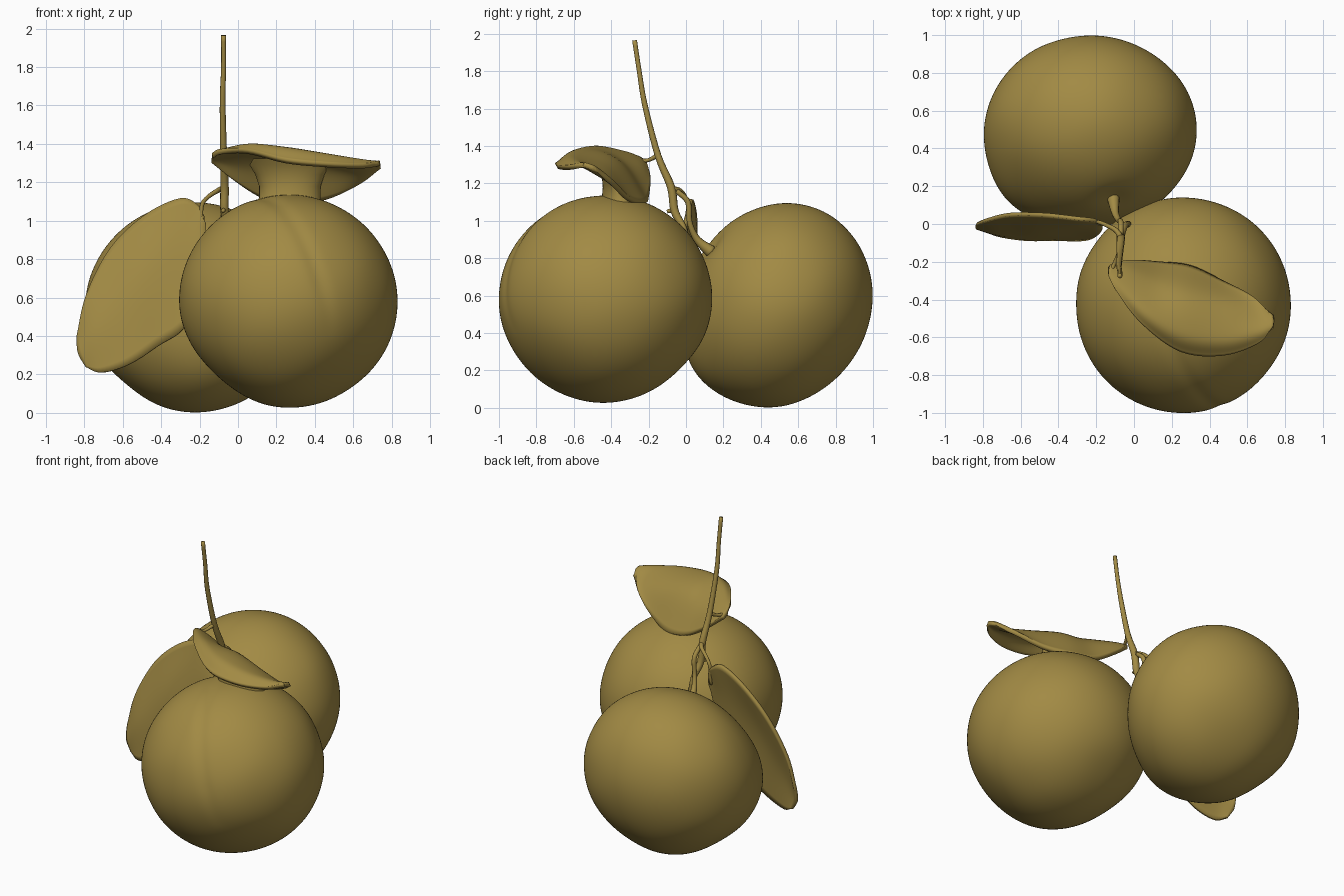
import bpy, bmesh, math
from mathutils import Vector, noise

mat = bpy.data.materials.new("olive_gold")
mat.diffuse_color = (0.36, 0.255, 0.058, 1)


def add_mesh(name, bm):
    mesh = bpy.data.meshes.new(name)
    bmesh.ops.recalc_face_normals(bm, faces=bm.faces)
    for f in bm.faces:
        f.smooth = True
    bm.to_mesh(mesh)
    bm.free()
    mesh.materials.append(mat)
    ob = bpy.data.objects.new(name, mesh)
    bpy.context.collection.objects.link(ob)
    return ob


def fruit(name, center, radii, lean, bumps, groove=None):
    """Uneven ellipsoid; bumps are (direction, height, width)."""
    bm = bmesh.new()
    bmesh.ops.create_icosphere(bm, subdivisions=6, radius=1)
    for v in bm.verts:
        d = v.co.normalized()
        r = 1 + 0.006 * noise.noise(d * 2.2 + Vector(center))
        if groove and d.y < 0.1:
            mask = min(1, max(0, (d.z + 0.35) / 0.5)) * min(1, (0.1 - d.y) / 0.3)
            r -= 0.015 * mask * math.exp(-(d.dot(groove) / 0.07) ** 2)
        for way, height, width in bumps:
            r += height * math.exp(-((d - Vector(way).normalized()).length / width) ** 2)
        v.co = [c + s * k * r for c, s, k in zip(center, radii, d)]
        v.co.y += lean * d.z
    return add_mesh(name, bm)


def spline(points, n):
    """Smooth path through the points, n steps per span."""
    p = [Vector(q) for q in points]
    p = [2 * p[0] - p[1]] + p + [2 * p[-1] - p[-2]]
    out = []
    for i in range(1, len(p) - 2):
        a, b, c, d = p[i - 1:i + 3]
        for k in range(n):
            t = k / n
            out.append(0.5 * (2 * b + (c - a) * t + (2 * a - 5 * b + 4 * c - d) * t * t
                              + (3 * b - a - 3 * c + d) * t ** 3))
    return out + [p[-2]]


def leaf(name, columns, thickness):
    """Blade lofted through cross-sections running from edge to edge."""
    rows = [spline(row, 6) for row in zip(*columns)]
    bm = bmesh.new()
    grid = [[bm.verts.new(p) for p in spline(sec, 8)] for sec in zip(*rows)]
    for a, b in zip(grid, grid[1:]):
        for i in range(len(a) - 1):
            bm.faces.new((a[i], a[i + 1], b[i + 1], b[i]))
    bmesh.ops.remove_doubles(bm, verts=bm.verts, dist=0.0005)
    ob = add_mesh(name, bm)
    mod = ob.modifiers.new("thickness", "SOLIDIFY")
    mod.thickness = thickness
    mod.offset = 0
    return ob


def twig(name, points, radii):
    """Round tapering stalk."""
    path = spline(points, 5)
    rad = spline([(r, 0, 0) for r in radii], 5)
    bm = bmesh.new()
    rings = []
    for i, p in enumerate(path):
        t = (path[min(i + 1, len(path) - 1)] - path[max(i - 1, 0)]).normalized()
        u = t.cross(Vector((1, 0.2, 0))).normalized()
        w = t.cross(u)
        rings.append([bm.verts.new(p + rad[i].x * (u * math.cos(k * math.pi / 5)
                                                   + w * math.sin(k * math.pi / 5)))
                      for k in range(10)])
    for a, b in zip(rings, rings[1:]):
        for k in range(10):
            bm.faces.new((a[k], a[(k + 1) % 10], b[(k + 1) % 10], b[k]))
    bm.faces.new(rings[0])
    bm.faces.new(rings[-1])
    return add_mesh(name, bm)


# Two fruits
fruit("front_fruit", (0.26, -0.43, 0.58), (0.57, 0.57, 0.555), 0.005,
      [((-0.7, 0, -0.7), -0.05, 0.5), ((0, 0.7, -0.7), -0.03, 0.4),
       ((0.5, -0.6, -0.65), -0.03, 0.45)],
      groove=Vector((0.91, 0.33, 0.24)).normalized())
fruit("back_fruit", (-0.23, 0.495, 0.547), (0.56, 0.50, 0.547), 0.045,
      [((-0.65, -0.7, -0.1), 0.08, 0.5), ((0.22, -0.78, 0.58), -0.04, 0.15),
       ((0.1, -0.8, -0.6), 0.06, 0.4), ((-0.65, 0.1, -0.75), -0.05, 0.4),
       ((0.3, 0.65, -0.7), -0.03, 0.45)])

# Upper leaf: curled front edge, crest, slope, back edge, from base to tip
leaf("upper_leaf", [
    [(-0.13, -0.28, 1.34), (-0.135, -0.26, 1.335), (-0.135, -0.24, 1.325), (-0.13, -0.22, 1.31)],
    [(-0.09, -0.36, 1.36), (-0.07, -0.32, 1.355), (-0.04, -0.25, 1.30), (-0.02, -0.20, 1.22)],
    [(0.05, -0.53, 1.36), (0.07, -0.46, 1.385), (0.11, -0.32, 1.29), (0.14, -0.21, 1.12)],
    [(0.25, -0.67, 1.31), (0.25, -0.57, 1.37), (0.27, -0.38, 1.315), (0.30, -0.23, 1.09)],
    [(0.47, -0.69, 1.29), (0.47, -0.60, 1.335), (0.47, -0.43, 1.28), (0.47, -0.31, 1.12)],
    [(0.65, -0.63, 1.285), (0.65, -0.57, 1.305), (0.64, -0.47, 1.255), (0.63, -0.39, 1.20)],
    [(0.735, -0.55, 1.30), (0.74, -0.53, 1.295), (0.74, -0.50, 1.285), (0.73, -0.48, 1.28)],
], 0.028)

# Flared foot joining the upper leaf to the front fruit
bm = bmesh.new()
rings = []
for z, rx, ry, y in ((1.04, 0.19, 0.13, -0.34), (1.12, 0.16, 0.10, -0.35), (1.18, 0.16, 0.075, -0.37),
                     (1.24, 0.18, 0.05, -0.40), (1.29, 0.21, 0.03, -0.44), (1.325, 0.19, 0.01, -0.48)):
    rings.append([bm.verts.new((0.27 + rx * math.cos(k * math.pi / 16),
                                y + ry * math.sin(k * math.pi / 16), z)) for k in range(32)])
for a, b in zip(rings, rings[1:]):
    for k in range(32):
        bm.faces.new((a[k], a[(k + 1) % 32], b[(k + 1) % 32], b[k]))
add_mesh("leaf_foot", bm)

# Hanging leaf: upper edge, middle, lower edge from base to tip
leaf("hanging_leaf", [
    [(-0.18, 0.00, 1.02), (-0.17, 0.00, 0.98), (-0.17, -0.01, 0.93)],
    [(-0.21, 0.02, 1.08), (-0.21, -0.02, 0.93), (-0.19, -0.05, 0.78)],
    [(-0.30, 0.03, 1.115), (-0.33, -0.03, 0.83), (-0.26, -0.08, 0.47)],
    [(-0.48, 0.05, 1.03), (-0.50, -0.04, 0.70), (-0.42, -0.08, 0.345)],
    [(-0.66, 0.05, 0.86), (-0.63, -0.04, 0.56), (-0.57, -0.08, 0.25)],
    [(-0.785, 0.02, 0.62), (-0.74, -0.04, 0.43), (-0.71, -0.06, 0.21)],
    [(-0.835, 0.0, 0.40), (-0.83, -0.02, 0.31), (-0.79, -0.03, 0.24)],
], 0.02)

# Main stem and its side stalks
twig("main_stem", [(-0.075, -0.275, 1.965), (-0.075, -0.25, 1.80), (-0.08, -0.22, 1.62),
                   (-0.075, -0.15, 1.35), (-0.07, -0.08, 1.18), (-0.07, -0.06, 1.05),
                   (-0.05, -0.01, 0.95), (-0.03, 0.0, 0.82)],
     [0.013, 0.013, 0.015, 0.018, 0.022, 0.022, 0.018, 0.016])
twig("upper_leaf_stalk", [(-0.075, -0.15, 1.35), (-0.10, -0.20, 1.325), (-0.12, -0.25, 1.32)],
     [0.014, 0.01, 0.012])
twig("hanging_leaf_stalk", [(-0.07, -0.07, 1.17), (-0.10, -0.03, 1.16), (-0.16, 0.0, 1.12),
                            (-0.19, 0.01, 1.07), (-0.19, 0.0, 0.95)],
     [0.016, 0.013, 0.011, 0.011, 0.01])
twig("back_fruit_stalk", [(-0.07, -0.05, 1.16), (-0.07, 0.01, 1.10), (-0.08, 0.02, 0.99),
                          (-0.10, 0.06, 0.90), (-0.11, 0.14, 0.83)],
     [0.014, 0.015, 0.015, 0.02, 0.035])
twig("bud_nub", [(-0.07, -0.06, 1.06), (-0.08, -0.10, 1.05)], [0.014, 0.01])
